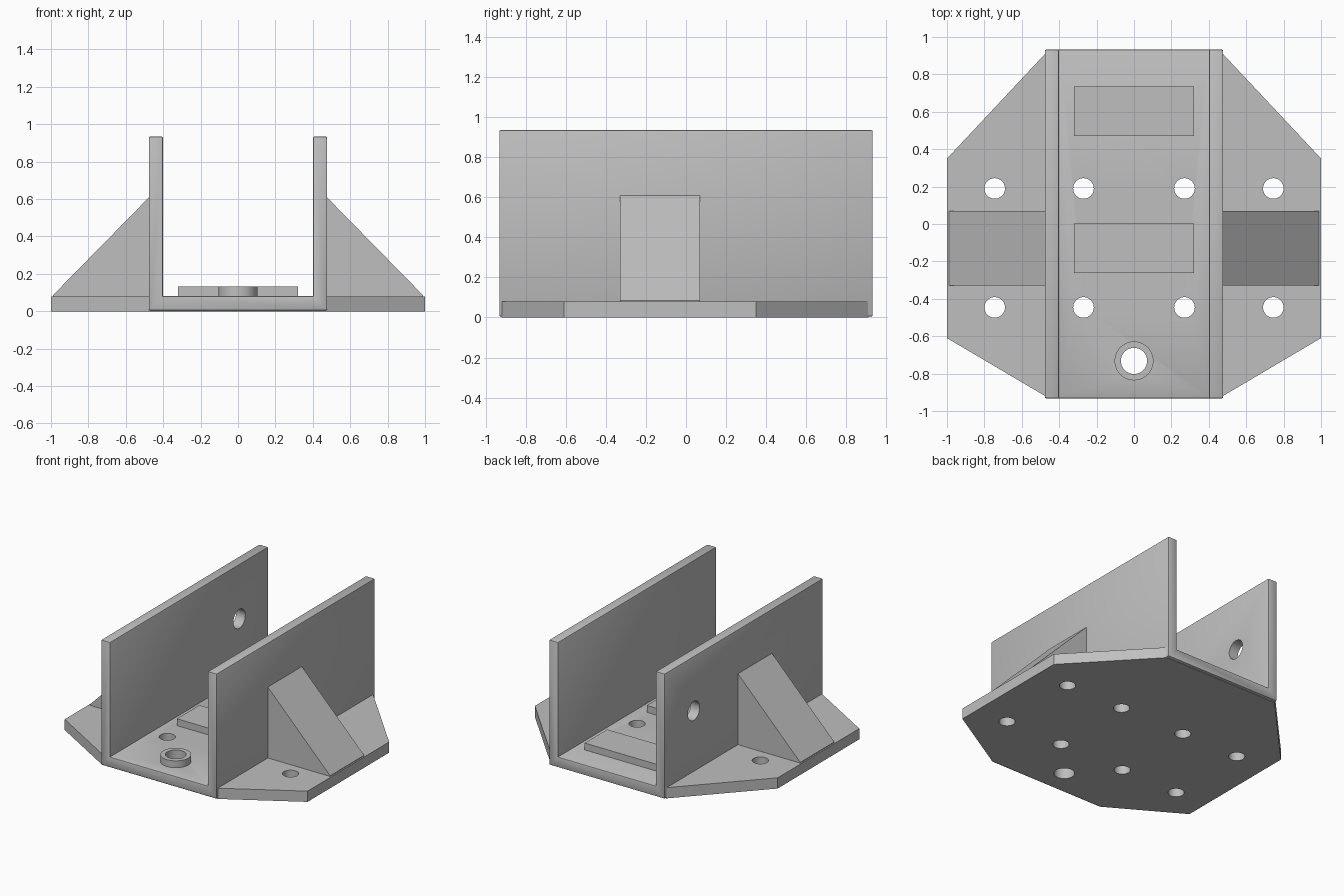
import bpy, bmesh
from math import pi
from mathutils import Matrix, Vector

cube = bpy.data.objects.get("Cube")
if cube:
    bpy.data.objects.remove(cube, do_unlink=True)

grey = bpy.data.materials.new("plain grey")
grey.use_nodes = True
COLOUR = (0.52, 0.52, 0.52, 1)
grey.diffuse_color = COLOUR
grey.node_tree.nodes["Principled BSDF"].inputs["Base Color"].default_value = COLOUR


def finish(name, bm):
    bmesh.ops.recalc_face_normals(bm, faces=bm.faces)
    mesh = bpy.data.meshes.new(name)
    bm.to_mesh(mesh)
    bm.free()
    mesh.materials.append(grey)
    obj = bpy.data.objects.new(name, mesh)
    bpy.context.collection.objects.link(obj)
    return obj


def prism(name, points, offset, bevel=0):
    """Extrude a closed outline, softening only its outward edges."""
    bm = bmesh.new()
    face = bm.faces.new([bm.verts.new(p) for p in points])
    new = bmesh.ops.extrude_face_region(bm, geom=[face])["geom"]
    moved = [v for v in new if isinstance(v, bmesh.types.BMVert)]
    bmesh.ops.translate(bm, verts=moved, vec=offset)
    bmesh.ops.recalc_face_normals(bm, faces=bm.faces)
    if bevel:
        convex = [e for e in bm.edges if e.calc_face_angle_signed() > 0.5]
        bmesh.ops.bevel(bm, geom=convex, offset=bevel, segments=2, profile=0.5,
                        affect='EDGES', clamp_overlap=True)
    return finish(name, bm)


def cylinder(name, radius, depth, centre, turn=Matrix()):
    bm = bmesh.new()
    bmesh.ops.create_cone(bm, cap_ends=True, segments=40, radius1=radius, radius2=radius,
                          depth=depth, matrix=Matrix.Translation(centre) @ turn)
    return finish(name, bm)


def drill(obj, cutters):
    bpy.context.view_layer.objects.active = obj
    for cutter in cutters:
        mod = obj.modifiers.new("hole", 'BOOLEAN')
        mod.operation = 'DIFFERENCE'
        mod.solver = 'EXACT'
        mod.object = cutter
        bpy.ops.object.modifier_apply(modifier=mod.name)


# Eight-sided base plate
half = [(0.475, -0.92), (1, -0.61), (1, 0.35), (0.475, 0.91)]
outline = half + [(-x, y) for x, y in reversed(half)]
base = prism("base_plate", [(x, y, 0) for x, y in outline], Vector((0, 0, 0.08)))

# U-shaped channel: floor with two tall side walls
half = [(0.477, 0.004), (0.477, 0.935), (0.402, 0.935), (0.402, 0.082)]
outline = half + [(-x, z) for x, z in reversed(half)]
channel = prism("channel", [(x, -0.932, z) for x, z in outline], Vector((0, 1.864, 0)), 0.008)

# Triangular braces outside the walls
for side, word in ((1, "left"), (-1, "right")):
    triangle = [(0.47, 0.075), (0.47, 0.615), (0.99, 0.085), (0.99, 0.075)]
    prism(word + "_brace", [(side * x, -0.33, z) for x, z in triangle], Vector((0, 0.4, 0)))

# Raised pads on the floor
for word, y in (("front", -0.262), ("back", 0.47)):
    pad = [(-0.32, y), (0.32, y), (0.32, y + 0.265), (-0.32, y + 0.265)]
    prism(word + "_pad", [(x, y, 0.075) for x, y in pad], Vector((0, 0, 0.058)))

# Raised ring around the front hole
ring = cylinder("ring", 0.104, 0.055, (0, -0.732, 0.1055))

# Holes through the floor and one through the right wall
cutters = [cylinder("hole_cutter", 0.055, 0.5, (x, y, 0))
           for x in (-0.745, -0.27, 0.27, 0.745) for y in (-0.446, 0.19)]
ring_cutter = cylinder("ring_cutter", 0.07, 0.5, (0, -0.732, 0))
wall_cutter = cylinder("wall_cutter", 0.07, 0.3, (-0.44, 0.59, 0.53), Matrix.Rotation(pi / 2, 4, 'Y'))
drill(base, cutters + [ring_cutter])
drill(channel, cutters + [ring_cutter, wall_cutter])
drill(ring, [ring_cutter])
for cutter in cutters + [ring_cutter, wall_cutter]:
    bpy.data.objects.remove(cutter, do_unlink=True)

# Smooth the round parts, keeping corners sharp
for obj in (base, channel, ring):
    bpy.ops.object.select_all(action='DESELECT')
    obj.select_set(True)
    bpy.context.view_layer.objects.active = obj
    bpy.ops.object.shade_smooth_by_angle(angle=pi / 6)
